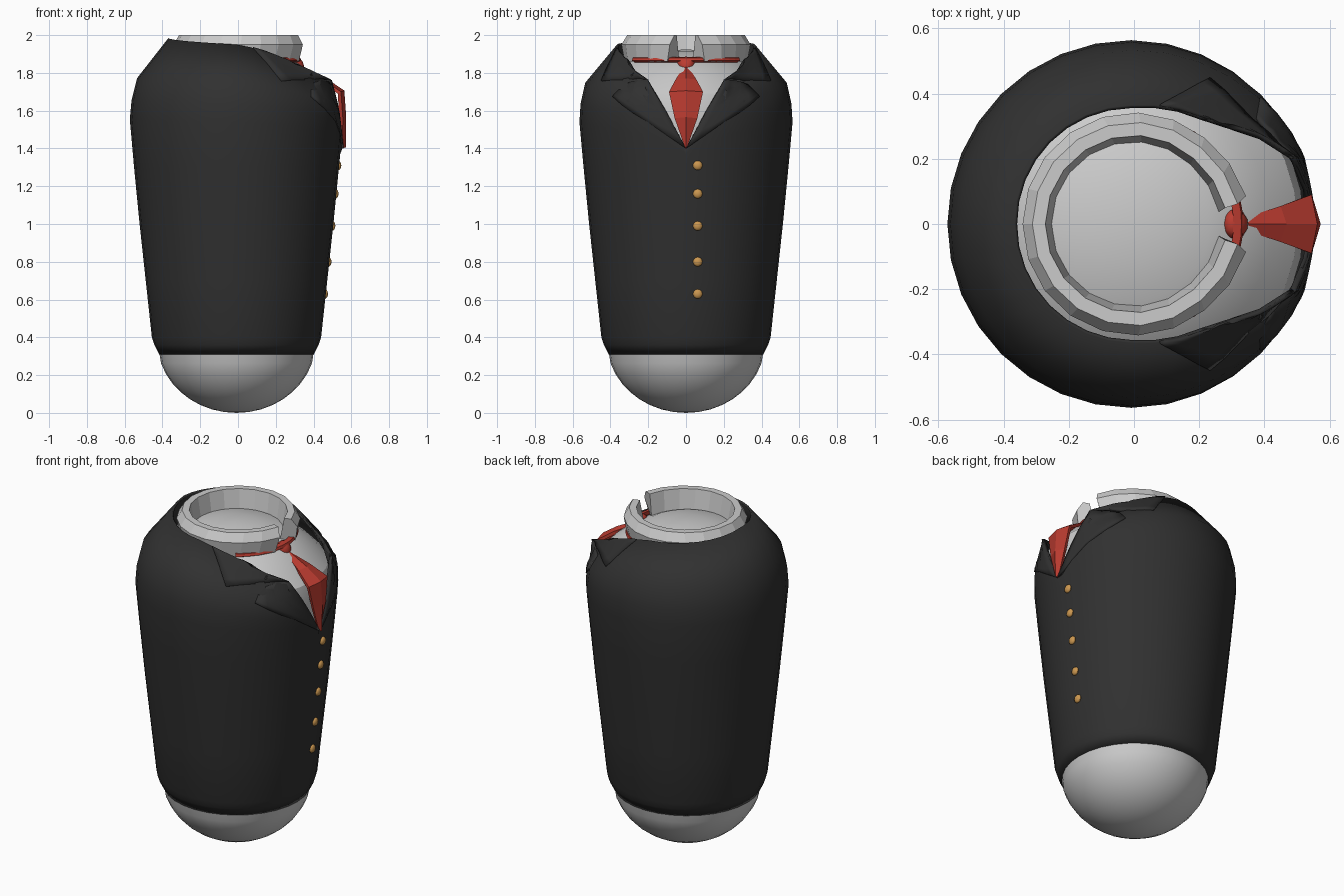
import bpy, bmesh
from math import sin, cos, radians, pi, sqrt, atan2
from mathutils import Vector
from mathutils.bvhtree import BVHTree

if "Cube" in bpy.data.objects:
    bpy.data.objects.remove(bpy.data.objects["Cube"])


def material(name, col):
    m = bpy.data.materials.new(name)
    m.diffuse_color = (*col, 1)
    m.use_nodes = True
    m.node_tree.nodes["Principled BSDF"].inputs["Base Color"].default_value = m.diffuse_color
    return m


CLOTH = material("dark_cloth", (0.03, 0.03, 0.03))
RED = material("red_silk", (0.5, 0.045, 0.03))
BRASS = material("brass", (0.6, 0.31, 0.08))


def finish(name, bm, mat=None, smooth=None):
    bmesh.ops.remove_doubles(bm, verts=bm.verts, dist=1e-5)
    bmesh.ops.recalc_face_normals(bm, faces=bm.faces)
    me = bpy.data.meshes.new(name)
    bm.to_mesh(me)
    bm.free()
    ob = bpy.data.objects.new(name, me)
    bpy.context.collection.objects.link(ob)
    if mat:
        me.materials.append(mat)
    if smooth:
        bpy.ops.object.select_all(action='DESELECT')
        bpy.context.view_layer.objects.active = ob
        ob.select_set(True)
        bpy.ops.object.shade_smooth_by_angle(angle=radians(smooth))
    return ob


def loft(columns, wrap_cols=True, wrap_rows=False):
    """Skin a list of equally long point columns."""
    bm = bmesh.new()
    vs = [[bm.verts.new(p) for p in c] for c in columns]
    n, m = len(vs), len(vs[0])
    for i in range(n if wrap_cols else n - 1):
        for j in range(m if wrap_rows else m - 1):
            a, b = vs[i], vs[(i + 1) % n]
            k = (j + 1) % m
            bm.faces.new((a[j], b[j], b[k], a[k]))
    if wrap_rows and not wrap_cols:
        bm.faces.new(vs[0])
        bm.faces.new(vs[-1])
    return bm


def lerp(table, t):
    for (a, u), (b, v) in zip(table, table[1:]):
        if t <= b:
            return u + (v - u) * max(0, (t - a) / (b - a))
    return table[-1][1]


def polar(r, a, z, cx=-0.008):
    return (cx + r * cos(a), r * sin(a), z)


SEG = 32
ANGLES = [2 * pi * i / SEG for i in range(SEG)]

# body: rounded base, shirt front and dome inside the collar
prof = [(0.42 * sin(i * pi / 20), 0.38 - 0.38 * cos(i * pi / 20)) for i in range(9)]
prof += [(0.425, 0.42), (0.48, 1.0), (0.525, 1.5), (0.53, 1.6), (0.51, 1.69),
         (0.43, 1.775), (0.33, 1.85), (0.24, 1.89), (0.12, 1.915), (0, 1.925)]
finish("body", loft([[polar(r, a, z) for r, z in prof] for a in ANGLES]), smooth=30)

# jacket: neckline height and radius vary with the angle from the front
JR = [(0.31, 0.41), (0.36, 0.435), (0.40, 0.448), (1.0, 0.513), (1.4, 0.552),
      (1.55, 0.565), (1.65, 0.557), (1.77, 0.528), (1.98, 0.37)]
NECK_Z = [(0, 1.40), (11.25, 1.60), (22.5, 1.765), (50, 1.87), (74, 1.93), (90, 1.95), (180, 1.985)]
NECK_R = [(0, 0.56), (22.5, 0.538), (50, 0.40), (74, 0.375), (90, 0.365), (180, 0.36)]


def jacket_column(a):
    d = min(a, 2 * pi - a) * 180 / pi
    zt = lerp(NECK_Z, d)
    zs = [0.31, 0.36, 0.40, 0.7, 1.0, 1.3] + [1.3 + (zt - 1.3) * f for f in (0.37, 0.52, 0.69)]
    return [polar(lerp(JR, z), a, z) for z in zs] + [polar(lerp(NECK_R, d), a, zt)]


bm = loft([jacket_column(a) for a in ANGLES])
tree = BVHTree.FromBMesh(bm)
jacket = finish("jacket", bm, CLOTH, 30)
sol = jacket.modifiers.new("thickness", 'SOLIDIFY')
sol.thickness = 0.012
sol.offset = -1


# lapels: flat outlines draped on the jacket
def draped(name, pts, lift):
    n = 6
    a, b, c, d = map(Vector, pts)
    cols = []
    for i in range(n + 1):
        s = i / n
        col = []
        for j in range(n + 1):
            p = a.lerp(b, s).lerp(d.lerp(c, s), j / n)
            hit, nor, _, _ = tree.find_nearest(p)
            if nor.dot(Vector((hit.x, hit.y, 0.3))) < 0:
                nor = -nor
            col.append(hit + nor * lift)
        cols.append(col)
    ob = finish(name, loft(cols, False), CLOTH, 30)
    s = ob.modifiers.new("thickness", 'SOLIDIFY')
    s.thickness = 0.016
    s.offset = 0
    ob.modifiers.new("mirror", 'MIRROR').use_axis = (False, True, False)


draped("lapel", [(0.565, 0, 1.40), (0.39, 0.39, 1.675), (0.41, 0.345, 1.765), (0.5, 0.2, 1.765)], 0.014)
draped("jacket_collar", [(0.08, 0.365, 1.935), (0.24, 0.46, 1.77), (0.5, 0.2, 1.77), (0.25, 0.30, 1.87)], 0.012)

# shirt collar: open at the front, turned-down outer leaf
ring = [(0.325, 1.86, 17), (0.342, 1.95, 14), (0.312, 2.0, 11), (0.272, 2.0, 10), (0.25, 1.87, 8)]
cols = []
for i in range(19):
    t = i / 18
    front = max(0, abs(2 * t - 1) - 0.8) * 5
    cols.append([polar(r + 0.012 * front, radians(g + (360 - 2 * g) * t), z, 0) for r, z, g in ring])
finish("shirt_collar", loft(cols, False, True))

# tie band passing under the collar
sect = [(0.325, 1.855), (0.345, 1.865), (0.34, 1.88), (0.315, 1.885)]
finish("tie_band", loft([[polar(r, radians(-56 + 7 * i), z, -0.01) for r, z in sect]
                         for i in range(17)], False, True), RED)

# tie knot
bm = bmesh.new()
bmesh.ops.create_icosphere(bm, subdivisions=2, radius=1)
for v in bm.verts:
    w = 0.045 * (1 + 0.3 * v.co.z)
    v.co = Vector((0.312 + 0.038 * v.co.x - 0.01 * v.co.z, w * v.co.y, 1.842 + 0.045 * v.co.z))
finish("tie_knot", bm, RED, 40)

# tie blade: left edge, ridge and right edge at each station
stations = [(0.335, 0.018, 1.825), (0.45, 0.055, 1.765), (0.545, 0.09, 1.70),
            (0.555, 0.06, 1.56), (0.553, 0.004, 1.40)]
blade = finish("tie_blade", loft([[(x, -w, z), (x + 0.018, 0, z + 0.006), (x, w, z)]
                                  for x, w, z in stations], False), RED)
s = blade.modifiers.new("thickness", 'SOLIDIFY')
s.thickness = 0.02
s.offset = -1

# buttons down the front
for i, z in enumerate((1.31, 1.16, 0.99, 0.80, 0.63)):
    bm = bmesh.new()
    bmesh.ops.create_uvsphere(bm, u_segments=12, v_segments=8, radius=0.025)
    x = -0.008 + sqrt(lerp(JR, z) ** 2 - 0.06 ** 2)
    for v in bm.verts:
        v.co = Vector((x + v.co.x * 0.6, 0.062 + v.co.y, z + v.co.z))
    finish(f"button_{i + 1}", bm, BRASS, 40)
